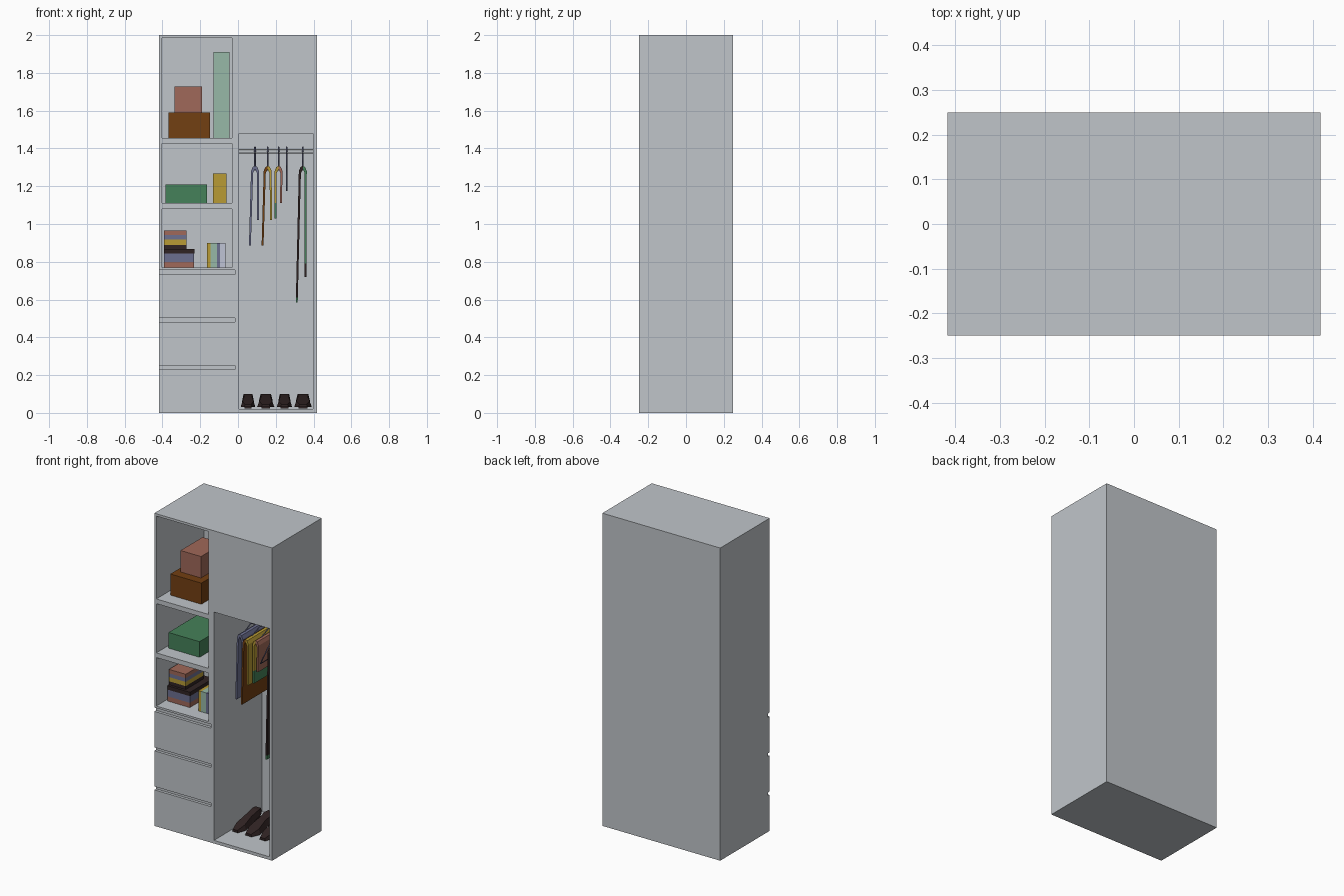
import bpy, bmesh, math

if "Cube" in bpy.data.objects:
    bpy.data.objects.remove(bpy.data.objects["Cube"])

COL = {
    "cabinet_grey": (0.53, 0.56, 0.59), "brown": (0.17, 0.05, 0.006),
    "terracotta": (0.35, 0.14, 0.10), "green": (0.06, 0.22, 0.10),
    "yellow": (0.48, 0.33, 0.035), "mint": (0.31, 0.48, 0.39),
    "slate_blue": (0.15, 0.16, 0.28), "dark_brown": (0.03, 0.017, 0.017),
    "pale_lilac": (0.52, 0.55, 0.66),
}
MAT = {}
for n, c in COL.items():
    MAT[n] = bpy.data.materials.new(n)
    MAT[n].diffuse_color = (*c, 1)


def finish(bm, name, *cols):
    bmesh.ops.recalc_face_normals(bm, faces=bm.faces)
    me = bpy.data.meshes.new(name)
    bm.to_mesh(me)
    bm.free()
    ob = bpy.data.objects.new(name, me)
    bpy.context.collection.objects.link(ob)
    for c in cols:
        me.materials.append(MAT[c])
    return ob


def add_box(bm, x0, x1, y0, y1, z0, z1):
    vs = bmesh.ops.create_cube(bm, size=1)["verts"]
    for v in vs:
        v.co = (x1 if v.co.x > 0 else x0, y1 if v.co.y > 0 else y0, z1 if v.co.z > 0 else z0)


def box(name, col, *ext):
    bm = bmesh.new()
    add_box(bm, *ext)
    return finish(bm, name, col)


# cabinet with cubbies, hanging bay and drawer grooves cut out
cabinet = box("cabinet", "cabinet_grey", -0.417, 0.417, -0.25, 0.25, 0, 2)
bm = bmesh.new()
for z0, z1 in ((1.455, 1.985), (1.11, 1.425), (0.77, 1.08)):
    add_box(bm, -0.403, -0.033, -0.3, 0.233, z0, z1)
add_box(bm, 0.005, 0.397, -0.3, 0.233, 0.02, 1.48)
for z0, z1 in ((0.23, 0.252), (0.48, 0.502), (0.732, 0.757)):
    add_box(bm, -0.45, -0.015, -0.3, -0.232, z0, z1)
cutter = finish(bm, "cabinet_cutter", "cabinet_grey")
cutter.hide_render = True
mod = cabinet.modifiers.new("openings", "BOOLEAN")
mod.operation, mod.solver, mod.object = "DIFFERENCE", "EXACT", cutter
bpy.context.view_layer.objects.active = cabinet
bpy.ops.object.modifier_apply(modifier=mod.name)
bpy.data.objects.remove(cutter)

# boxes on the shelves
box("large_box", "brown", -0.367, -0.147, -0.16, 0.16, 1.455, 1.59)
box("small_box", "terracotta", -0.335, -0.19, -0.103, 0.12, 1.59, 1.727)
box("tall_box", "mint", -0.13, -0.045, -0.08, 0.18, 1.455, 1.91)
box("flat_box", "green", -0.383, -0.163, -0.156, 0.16, 1.11, 1.21)
box("narrow_box", "yellow", -0.133, -0.06, -0.08, 0.15, 1.11, 1.267)

# lying books: width edge, front, back, top, colour
z = 0.77
for i, (x1, y0, y1, top, col) in enumerate((
        (-0.232, -0.156, 0.08, 0.80, "terracotta"), (-0.232, -0.156, 0.08, 0.843, "slate_blue"),
        (-0.23, -0.156, 0.08, 0.868, "dark_brown"), (-0.272, -0.14, 0.04, 0.89, "dark_brown"),
        (-0.272, -0.14, 0.04, 0.917, "yellow"), (-0.272, -0.14, 0.04, 0.941, "slate_blue"),
        (-0.272, -0.14, 0.04, 0.966, "terracotta"))):
    box(f"lying_book_{i}", col, -0.391, x1, y0, y1, z, top)
    z = top

# standing books
x = -0.165
for i, (w, col) in enumerate(((0.02, "yellow"), (0.035, "mint"), (0.016, "slate_blue"), (0.027, "pale_lilac"))):
    box(f"standing_book_{i}", col, x, x + w, -0.165, 0.0, 0.77, 0.90)
    x += w

# clothes rail
bpy.ops.mesh.primitive_cylinder_add(vertices=12, radius=0.013, depth=0.394,
                                    location=(0.201, 0, 1.385), rotation=(0, math.pi / 2, 0))
rail = bpy.context.object
rail.name = "clothes_rail"
rail.data.materials.append(MAT["cabinet_grey"])
bpy.ops.object.shade_smooth_by_angle()


def hanger(i, x, half, base, apex):
    cu = bpy.data.curves.new(f"hanger_{i}", "CURVE")
    cu.dimensions, cu.bevel_depth, cu.bevel_resolution, cu.use_fill_caps = "3D", 0.004, 1, True
    hook = [(0.02 * math.cos(a), 1.387 + 0.02 * math.sin(a))
            for a in (math.radians(200 - 29 * k) for k in range(9))] + [(0, 1.355), (0, apex)]
    for pts, cyclic in ((hook, False), ([(0, apex), (half, base), (-half, base)], True)):
        sp = cu.splines.new("POLY")
        sp.points.add(len(pts) - 1)
        for p, (y, z) in zip(sp.points, pts):
            p.co = (x, y, z, 1)
        sp.use_cyclic_u = cyclic
    cu.materials.append(MAT["slate_blue"])
    bpy.context.collection.objects.link(bpy.data.objects.new(f"hanger_{i}", cu))


def drape(name, c, side, end_x, end_z, half, cols, hem=None):
    """One half of a garment folded over a hanger bar; the hem can change colour."""
    prof = [(end_x - 0.005, end_z), (end_x + 0.005, end_z), (c + side * 0.01, 1.27),
            (c, 1.29), (c, 1.308), (c + side * 0.012, 1.302), (c + side * 0.021, 1.28)]
    if side < 0:
        prof[0], prof[1] = prof[1], prof[0]
    # order the hem so the inner edge meets the inner side
    prof[0], prof[1] = (prof[1], prof[0]) if (prof[1][0] - prof[0][0]) * side > 0 else (prof[0], prof[1])
    prof[0], prof[1] = sorted(prof[:2], key=lambda p: -side * p[0])
    bm = bmesh.new()
    f = bm.faces.new([bm.verts.new((x, -half, z)) for x, z in prof])
    new = bmesh.ops.extrude_face_region(bm, geom=[f])["geom"]
    for v in new:
        if isinstance(v, bmesh.types.BMVert):
            v.co.y = half
    if hem:
        bmesh.ops.bisect_plane(bm, geom=bm.verts[:] + bm.edges[:] + bm.faces[:],
                               plane_co=(0, 0, hem), plane_no=(0, 0, 1))
        for f in bm.faces:
            f.material_index = int(f.calc_center_median().z < hem)
    finish(bm, name, *cols)


# garments: centre, half width, then (end x, end z, colours, hem height) for each side
for i, (c, half, left, right) in enumerate((
        (0.09, 0.11, (0.063, 0.885, ["slate_blue"], None), (0.106, 1.02, ["slate_blue"], None)),
        (0.157, 0.15, (0.13, 0.885, ["brown"], None), (0.175, 1.02, ["yellow"], None)),
        (0.215, 0.13, (0.199, 1.03, ["yellow", "green"], 1.11), (0.227, 1.11, ["terracotta"], None)),
        (0.343, 0.16, (0.311, 0.585, ["dark_brown", "green"], 0.61),
         (0.358, 0.72, ["green", "dark_brown"], 0.79)))):
    for side, (ex, ez, cols, hem) in ((-1, left), (1, right)):
        drape(f"garment_{i}_{'left' if side < 0 else 'right'}", c, side, ex, ez, half, cols, hem)
    hanger(i, c, half * 0.95, 1.285, 1.335)
hanger(4, 0.257, 0.14, 1.175, 1.31)


# shoes: lofted sections of (y, bottom half width, top half width, bottom z, top z)
def shoe(i, cx, w):
    secs = [(-0.105, 0.5, 0.4, 0.03, 0.045), (-0.05, 1.0, 0.75, 0.03, 0.062),
            (0.03, 0.8, 0.55, 0.045, 0.085), (0.10, 0.8, 0.6, 0.062, 0.10), (0.13, 0.6, 0.5, 0.066, 0.10)]
    bm = bmesh.new()
    rings = [[bm.verts.new((cx + sx * w, y, zz)) for sx, zz in ((-b, z0), (b, z0), (t, z1), (-t, z1))]
             for y, b, t, z0, z1 in secs]
    for a, b in zip(rings, rings[1:]):
        for k in range(4):
            bm.faces.new((a[k], a[(k + 1) % 4], b[(k + 1) % 4], b[k]))
    bm.faces.new(rings[0])
    bm.faces.new(rings[-1])
    add_box(bm, cx - w * 0.5, cx + w * 0.5, 0.085, 0.125, 0.022, 0.07)
    finish(bm, f"shoe_{i}", "dark_brown")


for i, (cx, w) in enumerate(((0.053, 0.039), (0.147, 0.046), (0.246, 0.041), (0.344, 0.047))):
    shoe(i, cx, w)

for m in bpy.data.materials:
    if m.users and not m.is_grease_pencil:
        m.use_nodes = True
        m.node_tree.nodes["Principled BSDF"].inputs["Base Color"].default_value = m.diffuse_color
